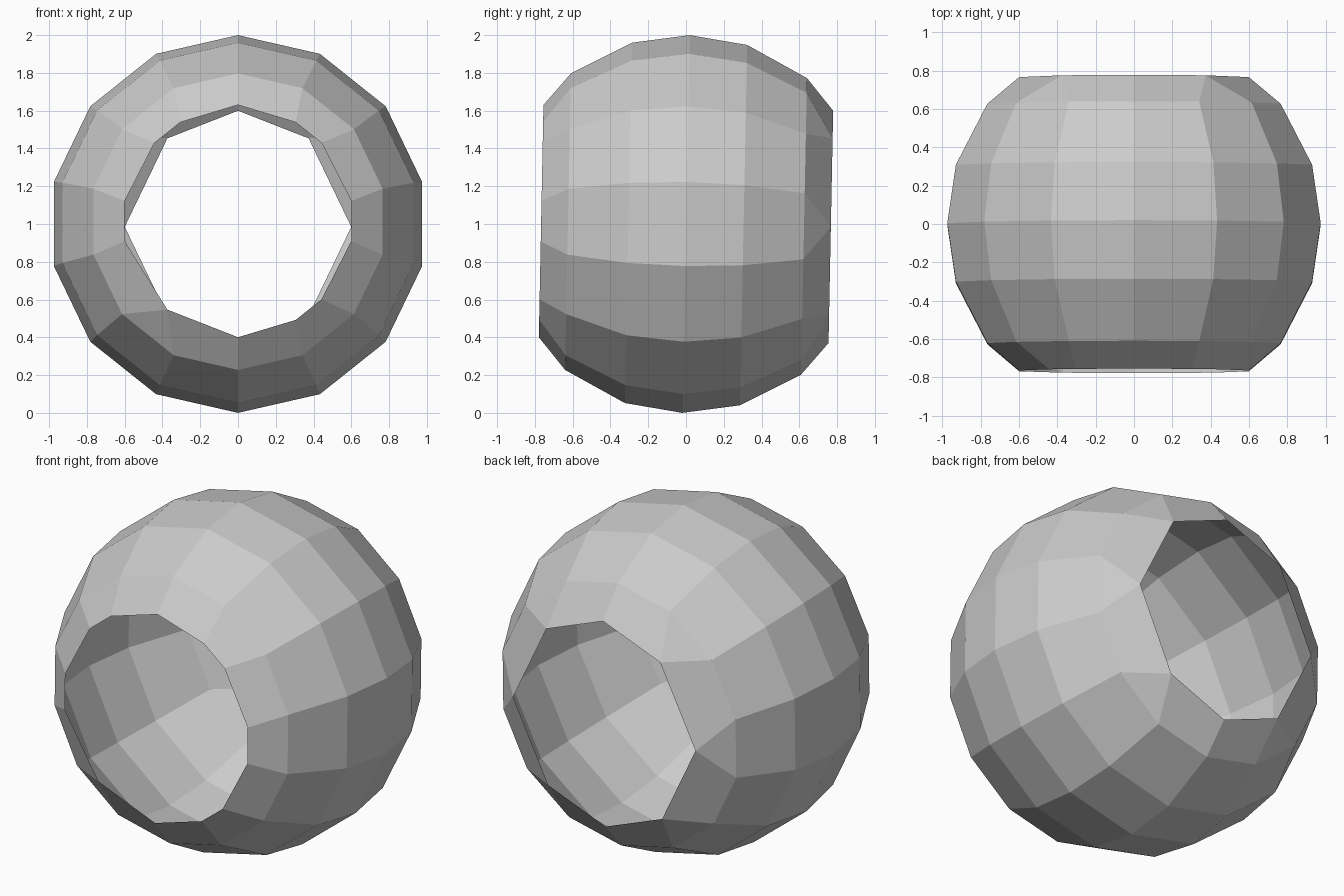
import bpy, bmesh
from math import sin, cos, pi
from mathutils import Vector, Matrix

if "Cube" in bpy.data.objects:
    bpy.data.objects.remove(bpy.data.objects["Cube"])

N = 14
HOLE_R, HOLE_Y = 0.615, 0.767
# (y, radius) of the full 14-sided rings
RINGS = [(-0.625, 0.785), (-0.305, 0.954), (0.0, 1.0), (0.305, 0.954), (0.625, 0.785)]
PAIRS = [(1, 2), (3, 4), (5, 6), (8, 9), (10, 11), (12, 13)]


def ring(y, r):
    return [Vector((r * sin(2 * pi * k / N), y, r * cos(2 * pi * k / N))) for k in range(N)]


def hole_rim(y, pull):
    """Opening rim whose neighbouring corners are pulled together in pairs."""
    pts = ring(y, HOLE_R)
    for a, b in PAIRS:
        t = pull.get(a, pull["all"])
        mid = (pts[a] + pts[b]) / 2
        pts[a], pts[b] = pts[a].lerp(mid, t), pts[b].lerp(mid, t)
    return pts


# Open faceted shell: front rim, five rings, back rim
loops = [hole_rim(-HOLE_Y, {"all": 0.36, 3: 0.22, 10: 0.22, 8: 1.0})]
loops += [ring(y, r) for y, r in RINGS]
loops.append(hole_rim(HOLE_Y, {"all": 1.0}))

bm = bmesh.new()
rows = [[bm.verts.new(p) for p in loop] for loop in loops]
for a, b in zip(rows, rows[1:]):
    for k in range(N):
        j = (k + 1) % N
        bm.faces.new((a[k], b[k], b[j], a[j]))
bmesh.ops.remove_doubles(bm, verts=bm.verts[:], dist=0.001)
bmesh.ops.recalc_face_normals(bm, faces=bm.faces[:])

# Slight tilt, then stand on the ground
bm.transform(Matrix.Translation((0, 0, 1)) @ Matrix.Rotation(-0.02, 4, 'X'))
mesh = bpy.data.meshes.new("open_sphere_shell")
bm.to_mesh(mesh)
bm.free()
shell = bpy.data.objects.new("open_sphere_shell", mesh)
bpy.context.collection.objects.link(shell)
